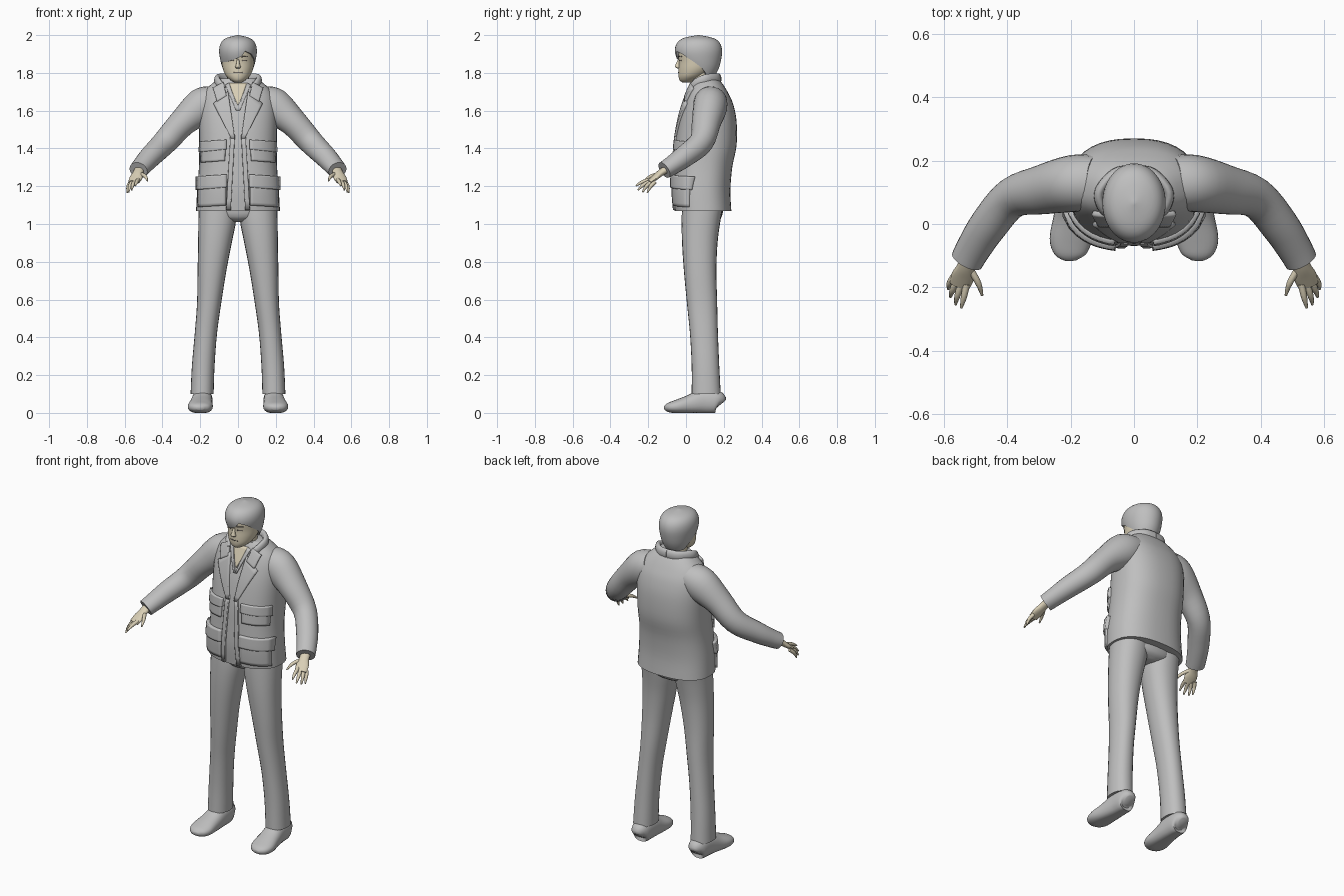
import bpy, math
from mathutils import Vector
from mathutils.bvhtree import BVHTree

if "Cube" in bpy.data.objects:
    bpy.data.objects.remove(bpy.data.objects["Cube"])


def material(name, rgb):
    m = bpy.data.materials.new(name)
    m.diffuse_color = (*rgb, 1)
    m.use_nodes = True
    m.node_tree.nodes["Principled BSDF"].inputs["Base Color"].default_value = m.diffuse_color
    return m


CLOTH = material("grey_cloth", (0.52, 0.52, 0.52))
SKIN = material("warm_skin", (0.70, 0.63, 0.47))
DARK = material("dark_line", (0.16, 0.14, 0.12))


def make(name, verts, faces, mat, mirror=False, thick=0, angle=50):
    me = bpy.data.meshes.new(name)
    me.from_pydata([tuple(v) for v in verts], [], faces)
    me.materials.append(mat)
    ob = bpy.data.objects.new(name, me)
    bpy.context.collection.objects.link(ob)
    bpy.ops.object.select_all(action='DESELECT')
    ob.select_set(True)
    bpy.context.view_layer.objects.active = ob
    # consistent outward faces
    bpy.ops.object.mode_set(mode='EDIT')
    bpy.ops.mesh.select_all(action='SELECT')
    bpy.ops.mesh.normals_make_consistent(inside=False)
    bpy.ops.object.mode_set(mode='OBJECT')
    bpy.ops.object.shade_smooth_by_angle(angle=math.radians(angle))
    if thick:
        s = ob.modifiers.new("thickness", 'SOLIDIFY')
        s.thickness, s.offset = thick, 0
    if mirror:
        ob.modifiers.new("mirror", 'MIRROR')
    return ob


def spline(keys, sub):
    """Smoothly resample a list of equal-length tuples."""
    out = []
    for i in range(len(keys) - 1):
        p0, p1 = keys[max(i - 1, 0)], keys[i]
        p2, p3 = keys[i + 1], keys[min(i + 2, len(keys) - 1)]
        for s in range(sub):
            t = s / sub
            out.append([0.5 * (2 * b + (c - a) * t + (2 * a - 5 * b + 4 * c - d) * t * t
                               + (3 * b - a - 3 * c + d) * t ** 3)
                        for a, b, c, d in zip(p0, p1, p2, p3)])
    return out + [list(keys[-1])]


def oval(a, p):
    c, s = math.cos(a), math.sin(a)
    return (math.copysign(abs(c) ** (2 / p), c), math.copysign(abs(s) ** (2 / p), s))


def grid_faces(rows, n):
    return [(r * n + i, r * n + (i + 1) % n, (r + 1) * n + (i + 1) % n, (r + 1) * n + i)
            for r in range(rows - 1) for i in range(n)]


def loft(name, keys, mat, n=24, p=2.0, sub=4, along=False, mirror=False, floor=None):
    """Rings (x, y, z, width, depth); 'along' turns each ring to follow the path."""
    rings = spline(keys, sub)
    verts = []
    for k, (x, y, z, rx, ry) in enumerate(rings):
        side, up = Vector((1, 0, 0)), Vector((0, 1, 0))
        if along:
            a, b = rings[max(k - 1, 0)], rings[min(k + 1, len(rings) - 1)]
            t = (Vector(b[:3]) - Vector(a[:3])).normalized()
            side = t.cross(Vector((0, 0, 1))).normalized()
            up = side.cross(t)
        for i in range(n):
            c, s = oval(2 * math.pi * i / n, p)
            v = Vector((x, y, z)) + side * c * max(rx, .001) + up * s * max(ry, .001)
            if floor is not None:
                v.z = max(v.z, floor)
            verts.append(v)
    faces = grid_faces(len(rings), n)
    faces += [tuple(range(n)), tuple(range((len(rings) - 1) * n, len(rings) * n))]
    return make(name, verts, faces, mat, mirror)


# Jacket body
torso = loft("jacket_body", [
    (0, .09, 1.07, .222, .150), (0, .083, 1.18, .216, .152), (0, .09, 1.30, .207, .155),
    (0, .105, 1.42, .205, .163), (0, .115, 1.55, .207, .152), (0, .118, 1.64, .202, .130),
    (0, .115, 1.70, .180, .105), (0, .110, 1.745, .135, .082), (0, .105, 1.77, .10, .065)],
    CLOTH, n=40, p=2.4)

# Sleeves
loft("sleeve", [
    (.12, .13, 1.655, .085, .08), (.19, .128, 1.622, .090, .098), (.29, .108, 1.54, .078, .075),
    (.385, .082, 1.435, .064, .066), (.46, -.005, 1.36, .060, .058), (.505, -.075, 1.31, .055, .050),
    (.527, -.115, 1.285, .052, .046)], CLOTH, along=True, mirror=True)

# Hands: palm, fingers and thumb
loft("palm", [
    (.518, -.095, 1.295, .028, .022), (.530, -.135, 1.270, .028, .018),
    (.540, -.165, 1.245, .036, .015), (.550, -.195, 1.222, .032, .011)],
    SKIN, n=16, along=True, mirror=True)
FINGERS = {
    "index_finger": ((.528, -.190, 1.235), (.537, -.232, 1.222), (.545, -.265, 1.203)),
    "middle_finger": ((.545, -.190, 1.225), (.557, -.226, 1.207), (.563, -.254, 1.180)),
    "ring_finger": ((.560, -.182, 1.222), (.573, -.210, 1.200), (.579, -.230, 1.168)),
    "little_finger": ((.568, -.165, 1.222), (.582, -.188, 1.198), (.586, -.205, 1.165)),
    "thumb": ((.515, -.145, 1.265), (.491, -.187, 1.252), (.479, -.225, 1.228))}
for name, pts in FINGERS.items():
    rad = (.011, .0095, .004)
    loft(name, [(*q, r, r) for q, r in zip(pts, rad)], SKIN, n=10, along=True, mirror=True)

# Trousers
loft("trouser_hips", [(0, .09, 1.01, .03, .06), (0, .09, 1.04, .15, .10), (0, .09, 1.12, .195, .11)],
     CLOTH, p=2.3)
loft("trouser_leg", [
    (.108, .090, 1.11, .100, .110), (.110, .080, 1.02, .100, .103), (.122, .073, .90, .089, .094),
    (.138, .075, .75, .076, .086), (.153, .085, .58, .064, .080), (.170, .095, .42, .059, .074),
    (.184, .103, .25, .060, .073), (.190, .107, .10, .061, .077)], CLOTH, p=2.2, mirror=True)

# Shoes
loft("shoe", [
    (.188, .184, .045, .025, .030), (.188, .165, .058, .050, .060), (.189, .09, .060, .055, .065),
    (.194, .02, .045, .060, .050), (.200, -.05, .033, .066, .036), (.200, -.095, .028, .050, .024),
    (.199, -.115, .025, .018, .010)], CLOTH, p=2.3, along=True, mirror=True, floor=0)

# Neck and head
loft("neck", [(0, .10, 1.68, .065, .06), (0, .085, 1.76, .058, .058), (0, .08, 1.83, .055, .06)], SKIN)
loft("head", [
    (0, .005, 1.750, .020, .025), (0, .012, 1.762, .040, .046), (0, .030, 1.785, .064, .070),
    (0, .050, 1.82, .080, .090), (0, .058, 1.86, .086, .096), (0, .060, 1.91, .088, .103),
    (0, .062, 1.95, .078, .09), (0, .062, 1.975, .04, .05)], SKIN, n=32)
loft("nose", [(0, -.036, 1.872, .006, .006), (0, -.043, 1.845, .010, .012),
              (0, -.044, 1.832, .015, .014), (0, -.038, 1.824, .010, .008)], SKIN, n=12)

# Hair: cap with a swept fringe, its lower edge varies around the head
HAIR = spline([(1.77, .085, .058, .058), (1.82, .080, .080, .092), (1.87, .070, .094, .116),
               (1.92, .066, .100, .125), (1.96, .066, .090, .112), (1.985, .066, .062, .078),
               (2.0, .066, .004, .004)], 8)


def hair_size(z):
    for a, b in zip(HAIR, HAIR[1:]):
        if z <= b[0]:
            f = max(0, (z - a[0]) / (b[0] - a[0]))
            return [u + (w - u) * f for u, w in zip(a[1:], b[1:])]
    return HAIR[-1][1:]


LINE = [(-180, 1.858), (-130, 1.858), (-100, 1.872), (-78, 1.888), (-68, 1.915), (-45, 1.90),
        (-20, 1.865), (0, 1.83), (20, 1.79), (90, 1.775), (160, 1.79), (180, 1.83)]


def hairline(deg):
    if deg < -160:
        return 1.83 + .028 * (-160 - deg) / -20 + .028
    for (a, za), (b, zb) in zip(LINE, LINE[1:]):
        if deg <= b:
            return za + (zb - za) * (deg - a) / (b - a)


N, ROWS = 64, 16
verts = []
for r in range(-1, ROWS + 1):
    for i in range(N):
        deg = -180 + 360 * (i + 1) / N
        a, low = math.radians(deg), hairline(deg)
        f = max(r, 0) / ROWS
        z = low + (2.0 - low) * math.sin(f * math.pi / 2)
        cy, rx, ry = hair_size(z)
        k = .78 if r < 0 else 1
        verts.append((rx * k * math.cos(a), cy + ry * k * math.sin(a), z))
make("hair", verts, grid_faces(ROWS + 2, N) + [tuple(range((ROWS + 1) * N, (ROWS + 2) * N))], CLOTH)


# Plates that hug the front of another part
def plate(name, quad, target, d, mat, mirror=True, n=8, lift=0):
    me = target.data
    tree = BVHTree.FromPolygons([v.co for v in me.vertices], [tuple(f.vertices) for f in me.polygons])
    verts, last = [], 0
    for j in range(n + 1):
        for i in range(n + 1):
            u, v = i / n, j / n
            x, z = [(quad[0][k] * (1 - u) + quad[1][k] * u) * (1 - v)
                    + (quad[3][k] * (1 - u) + quad[2][k] * u) * v for k in (0, 1)]
            hit = tree.ray_cast(Vector((x, -1, z)), Vector((0, 1, 0)))[0]
            last = hit.y if hit else last
            verts.append((x, last - lift, z))
    w = n + 1
    faces = [(j * w + i, j * w + i + 1, (j + 1) * w + i + 1, (j + 1) * w + i)
             for j in range(n) for i in range(n)]
    make(name, verts, faces, mat, mirror, 2 * d, 35)


# Pockets with flaps
plate("lower_pocket", [(.062, 1.10), (.205, 1.09), (.205, 1.23), (.062, 1.23)], torso, .012, CLOTH)
plate("lower_pocket_flap", [(.056, 1.195), (.209, 1.18), (.207, 1.25), (.058, 1.262)], torso, .019, CLOTH)
plate("upper_pocket", [(.068, 1.335), (.192, 1.325), (.192, 1.42), (.066, 1.42)], torso, .009, CLOTH)
plate("upper_pocket_flap", [(.060, 1.395), (.196, 1.38), (.195, 1.435), (.060, 1.445)], torso, .014, CLOTH)

# Front edges, lapels, collar and open neck
plate("front_edge", [(.038, 1.075), (.062, 1.075), (.040, 1.47), (.016, 1.47)], torso, .010, CLOTH)
plate("lapel", [(.016, 1.45), (.034, 1.45), (.128, 1.635), (.052, 1.70)], torso, .011, CLOTH)
plate("collar_leaf", [(.060, 1.675), (.108, 1.645), (.128, 1.715), (.075, 1.745)], torso, .014, CLOTH)
plate("open_neck", [(-.002, 1.63), (.002, 1.63), (.05, 1.745), (-.05, 1.745)], torso, .003, SKIN, False)
plate("shirt_edge", [(.0, 1.60), (.010, 1.60), (.066, 1.735), (.046, 1.745)], torso, .007, CLOTH)
loft("collar", [(0, .172, 1.768, .016, .030), (.06, .160, 1.768, .016, .030),
                (.108, .105, 1.765, .016, .028), (.102, .055, 1.745, .015, .024),
                (.075, .022, 1.715, .012, .018)], CLOTH, n=14, along=True, mirror=True)

# Eyes, brows and mouth
head = bpy.data.objects["head"]
plate("eye", [(.020, 1.862), (.046, 1.863), (.044, 1.869), (.022, 1.868)], head, .002, DARK, n=4)
plate("brow", [(.018, 1.883), (.052, 1.885), (.052, 1.889), (.018, 1.888)], head, .003, DARK, n=4)
plate("mouth", [(-.024, 1.800), (.024, 1.800), (.022, 1.804), (-.022, 1.804)], head, .002, DARK, False, 4)
